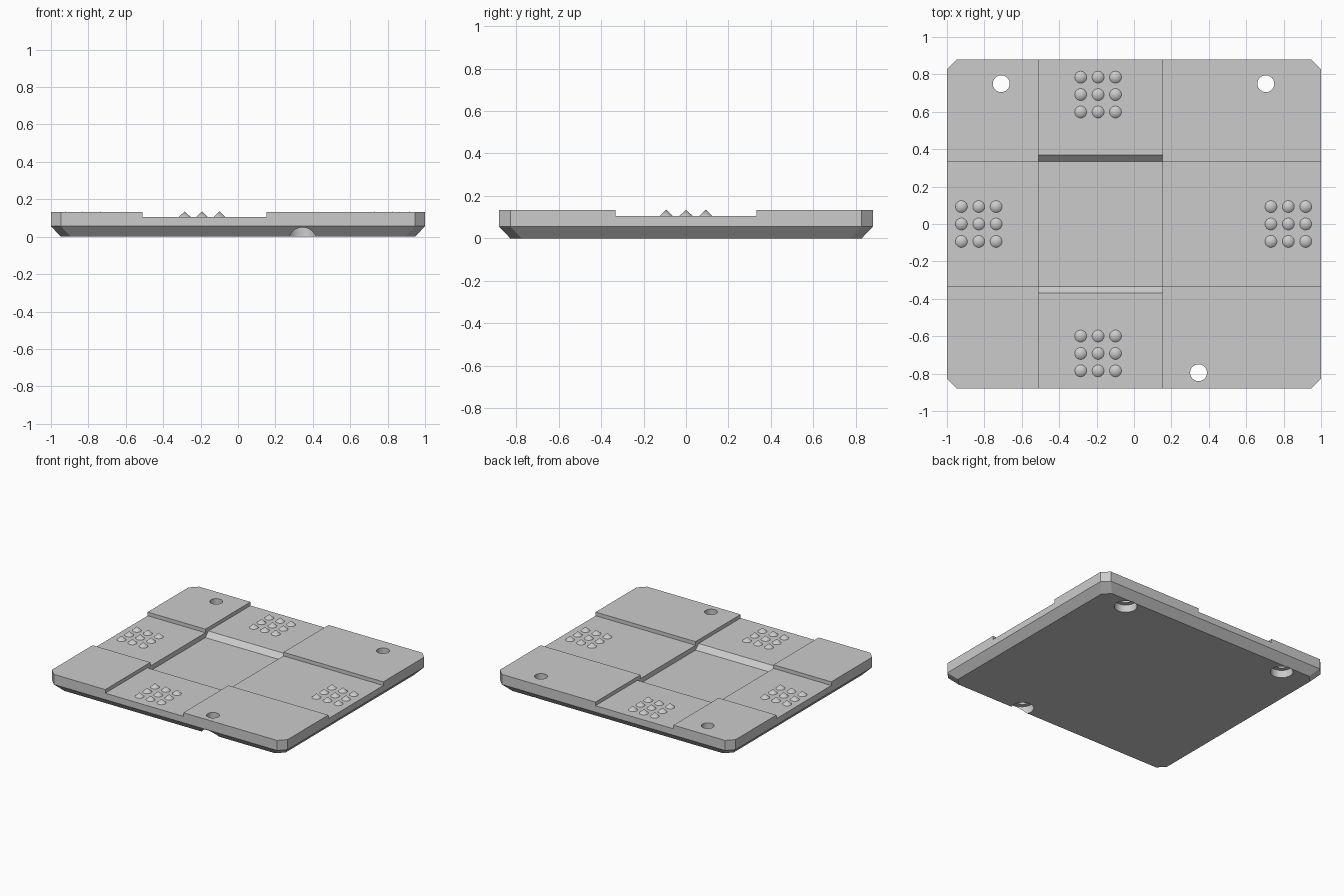
import bpy, bmesh

cube = bpy.data.objects.get("Cube")
if cube:
    bpy.data.objects.remove(cube, do_unlink=True)

grey = bpy.data.materials.new("plain_grey")
grey.use_nodes = True
colour = (0.6, 0.6, 0.6, 1)
grey.diffuse_color = colour
grey.node_tree.nodes["Principled BSDF"].inputs["Base Color"].default_value = colour

HALF_X, HALF_Y, TOP = 1.0, 0.88, 0.133
CHANNEL_Z, TROUGH_Z = 0.105, 0.068
STRIP = (-0.51, 0.152)          # channel running front to back
CROSS = 0.333                   # half width of the channel running side to side
CORNER, BEVEL_Z = 0.053, 0.056


def add_object(name, bm):
    bmesh.ops.recalc_face_normals(bm, faces=bm.faces)
    mesh = bpy.data.meshes.new(name)
    bm.to_mesh(mesh)
    bm.free()
    mesh.materials.append(grey)
    obj = bpy.data.objects.new(name, mesh)
    bpy.context.collection.objects.link(obj)
    return obj


def loft(name, rings):
    """Join equal rings of points into a closed solid."""
    bm = bmesh.new()
    loops = [[bm.verts.new(p) for p in ring] for ring in rings]
    n = len(loops[0])
    for a, b in zip(loops, loops[1:]):
        for i in range(n):
            j = (i + 1) % n
            bm.faces.new((a[i], a[j], b[j], b[i]))
    bm.faces.new(loops[0][::-1])
    bm.faces.new(loops[-1])
    return add_object(name, bm)


def rectangle(x0, x1, y, z):
    return [(x0, -y, z), (x1, -y, z), (x1, y, z), (x0, y, z)]


def octagon(hx, hy, z, c=CORNER):
    return [(hx - c, -hy, z), (hx, c - hy, z), (hx, hy - c, z), (hx - c, hy, z),
            (c - hx, hy, z), (-hx, hy - c, z), (-hx, c - hy, z), (c - hx, -hy, z)]


def cylinder(name, x, y, radius, z0, z1):
    bm = bmesh.new()
    bmesh.ops.create_cone(bm, cap_ends=True, segments=48, radius1=radius,
                          radius2=radius, depth=z1 - z0)
    bmesh.ops.translate(bm, verts=bm.verts, vec=(x, y, (z0 + z1) / 2))
    return add_object(name, bm)


# Base plate with clipped corners and a sloped underside edge
inset = 0.053
plate = loft("base_plate", [
    octagon(HALF_X - inset, HALF_Y - inset, 0),
    octagon(HALF_X, HALF_Y, BEVEL_Z),
    octagon(HALF_X, HALF_Y, TOP)])

# Crossing channels and the deeper middle with ramps front and back
rise = 0.2 - TROUGH_Z
cutters = [
    loft("side_channel_cutter", [rectangle(-1.2, 1.2, CROSS, z) for z in (CHANNEL_Z, 0.2)]),
    loft("long_channel_cutter", [rectangle(*STRIP, 1.2, z) for z in (CHANNEL_Z, 0.2)]),
    loft("trough_cutter", [rectangle(*STRIP, CROSS, TROUGH_Z),
                           rectangle(*STRIP, CROSS + rise, 0.2)])]

# Counterbored screw holes
for x, y in ((-0.71, 0.75), (0.705, 0.75), (0.345, -0.795)):
    cutters.append(cylinder("screw_hole_cutter", x, y, 0.045, -0.1, 0.3))
    cutters.append(cylinder("counterbore_cutter", x, y, 0.079, -0.1, 0.058))

for cutter in cutters:
    cut = plate.modifiers.new(cutter.name, "BOOLEAN")
    cut.operation, cut.solver, cut.object = "DIFFERENCE", "EXACT", cutter
    cutter.hide_render = True

# Bake the cuts and drop the cutters
bpy.context.view_layer.update()
baked = bpy.data.meshes.new_from_object(
    plate.evaluated_get(bpy.context.evaluated_depsgraph_get()))
plate.modifiers.clear()
plate.data = baked
for cutter in cutters:
    bpy.data.objects.remove(cutter, do_unlink=True)

# Three by three groups of pointed studs, one on each channel arm
middle = sum(STRIP) / 2 - 0.013
arms = {"left": (0.825, 0), "right": (-0.83, 0),
        "back": (middle, 0.692), "front": (middle, -0.692)}
pitch, height = 0.093, 0.031
for side, (cx, cy) in arms.items():
    bm = bmesh.new()
    for i in (-1, 0, 1):
        for j in (-1, 0, 1):
            new = bmesh.ops.create_cone(bm, cap_ends=True, segments=32,
                                        radius1=0.033, radius2=0, depth=height)
            bmesh.ops.translate(bm, verts=new["verts"], vec=(
                cx + i * pitch, cy + j * pitch, CHANNEL_Z + height / 2 - 0.001))
    add_object(side + "_studs", bm)

# Smooth the round walls, keep the corners crisp
bpy.ops.object.select_all(action="DESELECT")
for obj in bpy.context.collection.objects:
    if obj.type == "MESH" and (obj == plate or obj.name.endswith("_studs")):
        obj.select_set(True)
bpy.context.view_layer.objects.active = plate
bpy.ops.object.shade_smooth_by_angle(angle=0.35)
